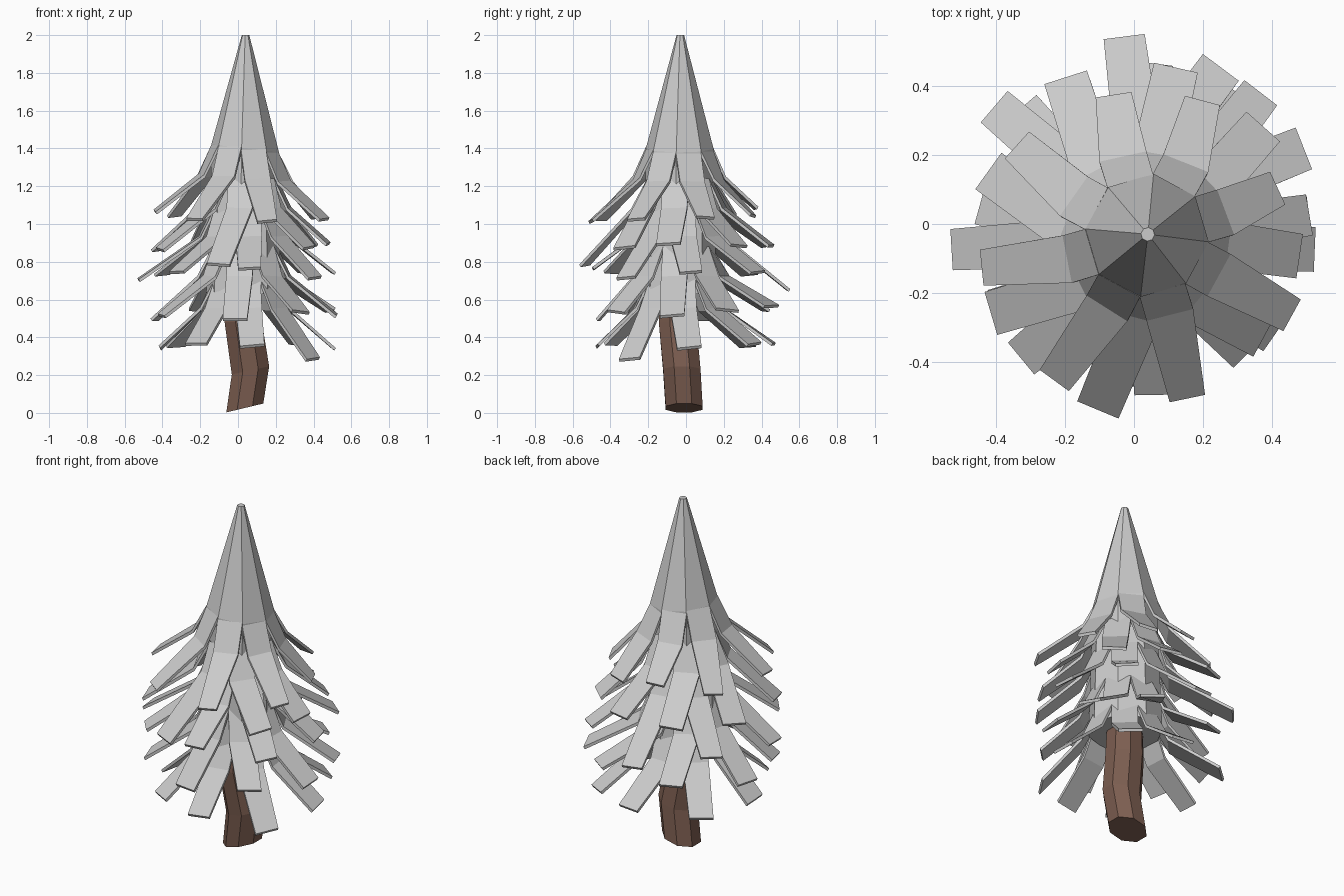
import bpy, bmesh, math, random
from mathutils import Vector

if "Cube" in bpy.data.objects:
    bpy.data.objects.remove(bpy.data.objects["Cube"])

random.seed(4)
SIDES = 8


def finish(bm, name, mat=None):
    bmesh.ops.recalc_face_normals(bm, faces=bm.faces)
    me = bpy.data.meshes.new(name)
    bm.to_mesh(me)
    bm.free()
    ob = bpy.data.objects.new(name, me)
    bpy.context.collection.objects.link(ob)
    if mat:
        me.materials.append(mat)
    return ob


def loft(bm, loops):
    """Bridge consecutive vertex loops and cap both ends."""
    rings = [[bm.verts.new(p) for p in loop] for loop in loops]
    n = len(rings[0])
    for a, b in zip(rings, rings[1:]):
        for i in range(n):
            j = (i + 1) % n
            bm.faces.new((a[i], a[j], b[j], b[i]))
    bm.faces.new(rings[0])
    bm.faces.new(rings[-1])


def ring(x, y, z, r, slope=0.0, phase=-6):
    """Octagon around (x, y) whose plane rises along x by slope."""
    pts = []
    for i in range(SIDES):
        a = math.radians(phase + i * 360 / SIDES)
        dx = r * math.cos(a)
        pts.append(Vector((x + dx, y + r * math.sin(a), z + dx * slope)))
    return pts


def branch(bm, base_angle, tip_angle, base_z, tip_r, tip_z, tip_w):
    """Flat strip hanging from the core, bent once, ending at a tip
    given in polar coordinates around the z axis."""
    a, t = math.radians(base_angle), math.radians(tip_angle)
    core = Vector((0.036, -0.034, 0))
    out = Vector((math.cos(a), math.sin(a), 0))
    tip = Vector((math.cos(t), math.sin(t), 0)) * tip_r
    mid = core + out * 0.24
    aim = (tip - mid).normalized()
    roll = random.uniform(-0.12, 0.12)
    loops = []
    for p, z, d, w, k in ((core + out * 0.165, base_z, out, 0.138, 0),
                          (mid, base_z - 0.155, (out + aim).normalized(), 0.14, 0.5),
                          (tip, tip_z, aim, tip_w, 1)):
        half = Vector((-d.y, d.x, roll * k)) * w / 2
        p = p + Vector((0, 0, z))
        down = Vector((0, 0, -0.014)) - d * 0.008
        loops.append([p - half, p + half, p + half + down, p - half + down])
    loft(bm, loops)


bark = bpy.data.materials.new("bark")
bark.diffuse_color = (0.2, 0.11, 0.08, 1)
bark.use_nodes = True
bark.node_tree.nodes["Principled BSDF"].inputs["Base Color"].default_value = bark.diffuse_color

# Bent trunk with a slanted foot
bm = bmesh.new()
loft(bm, [ring(0.036, -0.01, 0.026, 0.106, 0.24, 22.5),
          ring(0.066, -0.022, 0.225, 0.107, 0.22, 22.5),
          ring(0.028, -0.045, 0.48, 0.107, 0.0, 22.5),
          ring(0.028, -0.04, 0.75, 0.095, 0.0, 22.5)])
finish(bm, "trunk", bark)

# Pointed crown continuing into the core behind the branches
bm = bmesh.new()
loft(bm, [ring(0.03, -0.035, 0.63, 0.2),
          ring(0.035, -0.035, 1.2, 0.18),
          ring(0.038, -0.033, 1.4, 0.18, -0.12),
          ring(0.04, -0.03, 2.0, 0.02)])
finish(bm, "crown")

# Branch tiers: base height, first base angle, tip width,
# then (tip angle, tip radius, tip height) anticlockwise
tiers = [
    (1.4, 16.5, 0.105,
     [(14, .43, 1.04), (61, .41, 1.05), (99, .38, 1.09), (146, .41, 1.05),
      (196, .46, 1.07), (243, .51, 1.03), (287, .53, 1.02), (330, .53, 1.03)]),
    (1.24, -7, 0.13,
     [(-11, .49, .9), (37, .47, .89), (75, .47, .89), (115, .47, .89),
      (160, .45, .87), (212, .49, .87), (259, .55, .79), (319, .5, .88)]),
    (1.09, 5, 0.12,
     [(3, .51, .75), (46, .53, .75), (93, .545, .66), (140, .53, .74),
      (188, .535, .71), (230, .51, .75), (277, .5, .77), (322, .52, .72)]),
    (0.88, -7, 0.13,
     [(-8, .53, .52), (24, .54, .55), (61, .52, .57), (115, .47, .55),
      (172, .45, .5), (212, .48, .52), (268, .47, .5), (312, .5, .54)]),
    (0.71, 5, 0.13,
     [(2, .51, .35), (48, .49, .37), (84, .47, .37), (135, .47, .36),
      (186, .42, .35), (241, .46, .37), (279, .48, .36), (323, .5, .29)]),
]
for n, (zb, phase, width, tips) in enumerate(tiers):
    bm = bmesh.new()
    for i, (ang, r, zt) in enumerate(tips):
        base = phase + 45 * i
        # The top tier follows the tilted rim of the crown
        tilt = 0.02 * math.cos(math.radians(base)) if n == 0 else 0
        branch(bm, base, ang, zb - tilt, r, zt, width)
    finish(bm, "branch_tier_%d" % (n + 1))
